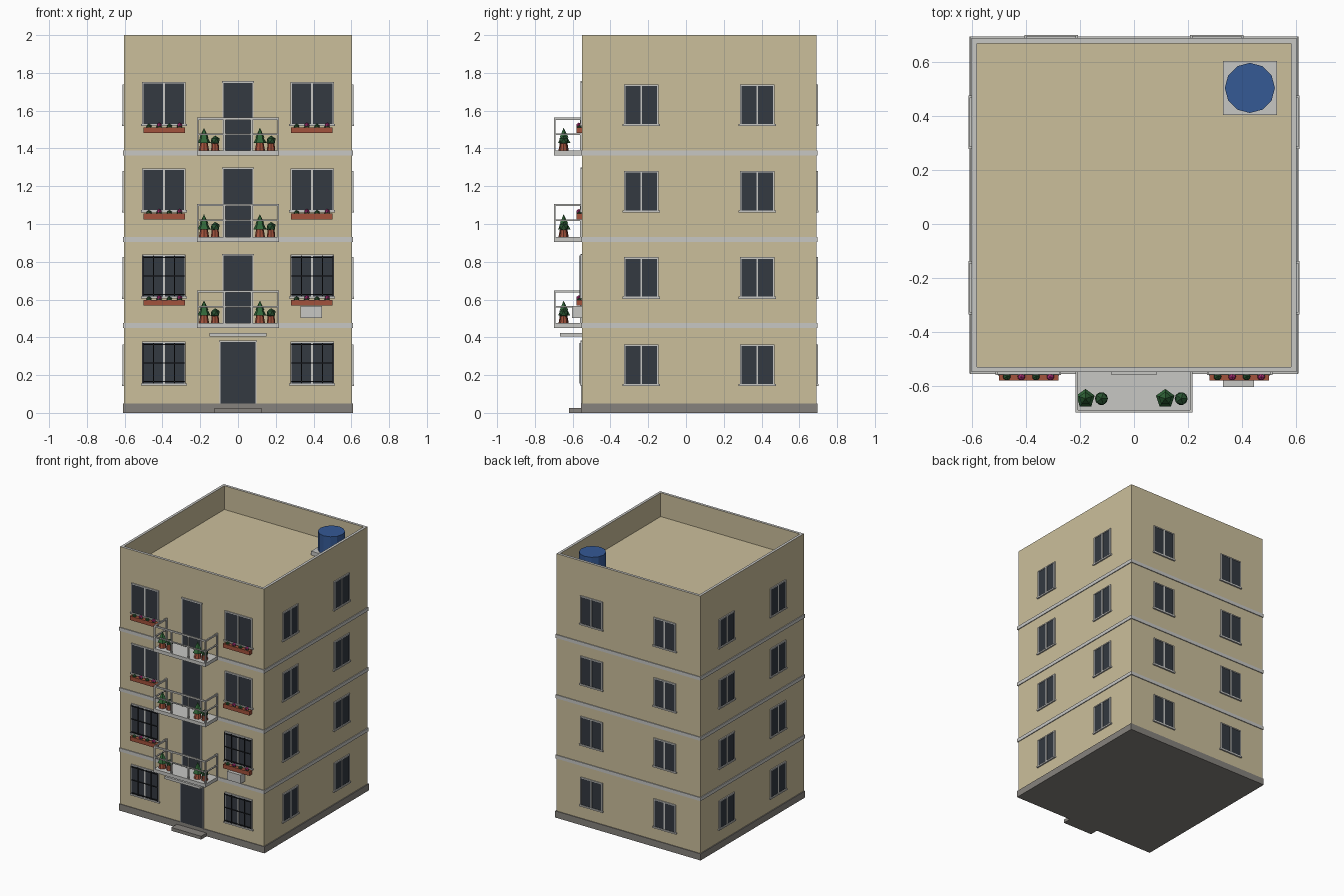
import bpy, bmesh
from math import pi, radians
from mathutils import Matrix, Vector

cube = bpy.data.objects.get("Cube")
if cube:
    bpy.data.objects.remove(cube, do_unlink=True)


def material(name, *rgb):
    m = bpy.data.materials.new(name)
    m.use_nodes = True
    m.diffuse_color = (*rgb, 1)
    m.node_tree.nodes["Principled BSDF"].inputs["Base Color"].default_value = (*rgb, 1)
    return m


WALL = material("sand plaster", 0.6, 0.52, 0.33)
TRIM = material("pale grey trim", 0.57, 0.57, 0.55)
STONE = material("dark stone", 0.24, 0.225, 0.205)
GLASS = material("dark glass", 0.033, 0.041, 0.052)
IRON = material("black iron", 0.012, 0.013, 0.016)
CLAY = material("terracotta", 0.36, 0.085, 0.045)
TANK = material("blue plastic", 0.035, 0.1, 0.3)
LEAF = material("leaf green", 0.03, 0.13, 0.04)
BUSH = material("dark bush green", 0.022, 0.085, 0.03)
BLOOM = material("magenta bloom", 0.45, 0.03, 0.2)


class Part:
    """Collects simple solids into one object with one colour."""

    def __init__(self, name, mat, frame=Matrix()):
        self.name, self.mat, self.frame, self.bm = name, mat, frame, bmesh.new()

    def box(self, x0, x1, y0, y1, z0, z1):
        mid = Vector((x0 + x1, y0 + y1, z0 + z1)) / 2
        size = Matrix.Diagonal((x1 - x0, y1 - y0, z1 - z0, 1))
        bmesh.ops.create_cube(self.bm, size=1, matrix=Matrix.Translation(mid) @ size)
        return self

    def cone(self, x, y, z0, z1, r0, r1, sides):
        bmesh.ops.create_cone(self.bm, cap_ends=True, segments=sides, radius1=r0, radius2=r1,
                              depth=z1 - z0, matrix=Matrix.Translation((x, y, (z0 + z1) / 2)))
        return self

    def ball(self, x, y, z, r):
        bmesh.ops.create_icosphere(self.bm, subdivisions=1, radius=r,
                                   matrix=Matrix.Translation((x, y, z)))
        return self

    def done(self):
        me = bpy.data.meshes.new(self.name)
        self.bm.transform(self.frame)
        self.bm.to_mesh(me)
        self.bm.free()
        me.materials.append(self.mat)
        ob = bpy.data.objects.new(self.name, me)
        bpy.context.scene.collection.objects.link(ob)
        return ob


HX, HY, CY = 0.603, 0.62, 0.07      # half width, half depth, depth centre
FRONT = CY - HY
STOREY, SLAB = 0.457, 0.449
ROOF = 1.82

# Wall block with a sunken roof and a pale parapet top
walls = Part("walls", WALL).box(-HX, HX, FRONT, CY + HY, 0.02, 2)
bm = walls.bm
bm.normal_update()
top = max(bm.faces, key=lambda f: f.calc_center_median().z)
rim = bmesh.ops.inset_region(bm, faces=[top], thickness=0.028)["faces"]
for f in rim:
    f.material_index = 1
inner = bmesh.ops.extrude_face_region(bm, geom=[top])["geom"]
bmesh.ops.translate(bm, vec=(0, 0, ROOF - 2), verts=[v for v in inner if isinstance(v, bmesh.types.BMVert)])
if top.is_valid:
    bmesh.ops.delete(bm, geom=[top], context="FACES")
bmesh.ops.recalc_face_normals(bm, faces=bm.faces)
walls.done().data.materials.append(TRIM)

# Plinth, entrance step and storey bands
Part("plinth", STONE).box(-HX - .007, HX + .007, FRONT - .005, CY + HY + .006, 0, 0.05).done()
Part("entrance_step", STONE).box(-0.125, 0.125, -0.62, FRONT, 0, 0.025).done()
bands = Part("storey_bands", TRIM)
for i in range(3):
    z = SLAB + i * STOREY
    bands.box(-HX - .006, HX + .006, FRONT - .006, CY + HY + .006, z, z + 0.026)
bands.done()

# Water tank on its pad
Part("tank_pad", TRIM).box(0.33, 0.53, 0.405, 0.605, ROOF - 0.01, 1.85).done()
Part("water_tank", TANK).cone(0.43, 0.505, 1.85, 1.99, 0.093, 0.093, 12).done()


def facade(degrees):
    return Matrix.Translation((0, CY, 0)) @ Matrix.Rotation(radians(degrees), 4, "Z")


def window(name, frame, dist, u, w, z0, z1):
    """Two-pane window on the facade at the given distance from the centre."""
    y, a, b = -dist, u - w / 2, u + w / 2
    Part(name + "_glass", GLASS, frame).box(a, b, y - .005, y + .01, z0, z1).done()
    t = Part(name + "_frame", TRIM, frame)
    t.box(u - .005, u + .005, y - .008, y, z0, z1)
    for e in (a, b):
        t.box(e - .004, e + .004, y - .008, y, z0, z1)
    t.box(a - .004, b + .004, y - .008, y, z1 - .002, z1 + .006)
    t.box(a - .011, b + .011, y - .011, y, z0 - .011, z0)
    t.done()


def grille(name, u, w, z0, z1):
    """Iron bars just in front of a window."""
    y, a = FRONT - 0.013, u - w / 2
    g = Part(name, IRON)
    for k in (0, 1, 3, 4):
        x = a + k * w / 4
        g.box(x - .0025, x + .0025, y, y + .005, z0, z1)
    for z in (z0 + .01, (z0 + z1) / 2, z1 - .01):
        g.box(a, a + w, y, y + .005, z - .0025, z + .0025)
    g.done()


# Windows on every side
for i in range(4):
    lift = i * STOREY + (0.004 if i else 0)
    for side, s in (("left", 1), ("right", -1)):
        window(f"front_window_{side}_{i}", facade(0), HY, s * 0.392, 0.222, 0.155 + lift, 0.371 + lift)
        if i < 2:
            grille(f"grille_{side}_{i}", s * 0.392, 0.222, 0.155 + lift, 0.371 + lift)
        for wall, angle, dist in (("left", 90, HX), ("back", 180, HY), ("right", 270, HX)):
            window(f"{wall}_window_{side}_{i}", facade(angle), dist, s * 0.307, 0.176,
                   0.154 + lift, 0.357 + lift)


def door(name, half, z0, z1):
    Part(name, GLASS).box(-half, half, FRONT - .005, FRONT + .01, z0, z1).done()
    t = Part(name + "_frame", TRIM)
    t.box(-half - .006, half + .006, FRONT - .009, FRONT, z1, z1 + .009)
    for x in (-half, half):
        t.box(x - .003, x + .003, FRONT - .007, FRONT, z0, z1)
    t.done()


# Entrance door and canopy
door("entrance_door", 0.095, 0.05, 0.374)
Part("canopy", TRIM).box(-0.15, 0.15, -0.667, FRONT, 0.405, 0.424).done()


def balcony(n, z):
    """Slab, railing, door and potted plants; z is the underside."""
    floor, out = z + 0.026, -0.7
    Part(f"balcony_slab_{n}", TRIM).box(-0.217, 0.217, out, FRONT, z, floor).done()
    door(f"balcony_door_{n}", 0.08, floor, z + 0.384)
    r, t = Part(f"railing_{n}", TRIM), 0.01
    for x in (-0.213, -0.071, 0.071, 0.213):
        r.box(x - t / 2, x + t / 2, out, out + t, floor, z + 0.195)
    for h, th in ((0.188, 0.012), (0.109, 0.008)):
        r.box(-0.218, 0.218, out, out + t, z + h, z + h + th)
        for x in (-0.213, 0.213):
            r.box(x - t / 2, x + t / 2, out, FRONT, z + h, z + h + th)
    for x in (-0.213, 0.213):
        r.box(x - t / 2, x + t / 2, FRONT - t, FRONT, floor, z + 0.195)
    r.done()
    pots = Part(f"pots_{n}", CLAY)
    trees, bushes = Part(f"small_trees_{n}", LEAF), Part(f"bushes_{n}", BUSH)
    y = -0.648
    for x in (-0.18, 0.116):
        pots.cone(x, y, floor, floor + 0.05, 0.027, 0.018, 8)
        trees.cone(x, y, floor + 0.04, floor + 0.085, 0.036, 0.012, 5)
        trees.cone(x, y, floor + 0.07, floor + 0.12, 0.025, 0, 5)
        pots.cone(x + 0.059, y, floor, floor + 0.04, 0.022, 0.018, 8)
        bushes.ball(x + 0.059, y, floor + 0.052, 0.027)
    for p in (pots, trees, bushes):
        p.done()


def flower_box(name, u, z):
    Part(name, CLAY).box(u - 0.11, u + 0.11, -0.58, FRONT, z, z + 0.03).done()
    leaves, blooms = Part(name + "_leaves", BUSH), Part(name + "_blooms", BLOOM)
    for k in range(4):
        x = u - 0.081 + k * 0.054
        leaves.ball(x, -0.566, z + 0.033, 0.016)
        if k % 2:
            blooms.ball(x, -0.567, z + 0.04, 0.015)
    leaves.done()
    blooms.done()


# Balconies and flower boxes on the upper storeys
for i in range(3):
    balcony(i + 1, SLAB + i * STOREY)
    for side, s in (("left", 1), ("right", -1)):
        flower_box(f"flower_box_{side}_{i + 1}", s * 0.391, 0.568 + i * STOREY)

# Cooling unit under one window
Part("cooling_unit", TRIM).box(0.33, 0.445, -0.604, FRONT, 0.502, 0.567).done()
